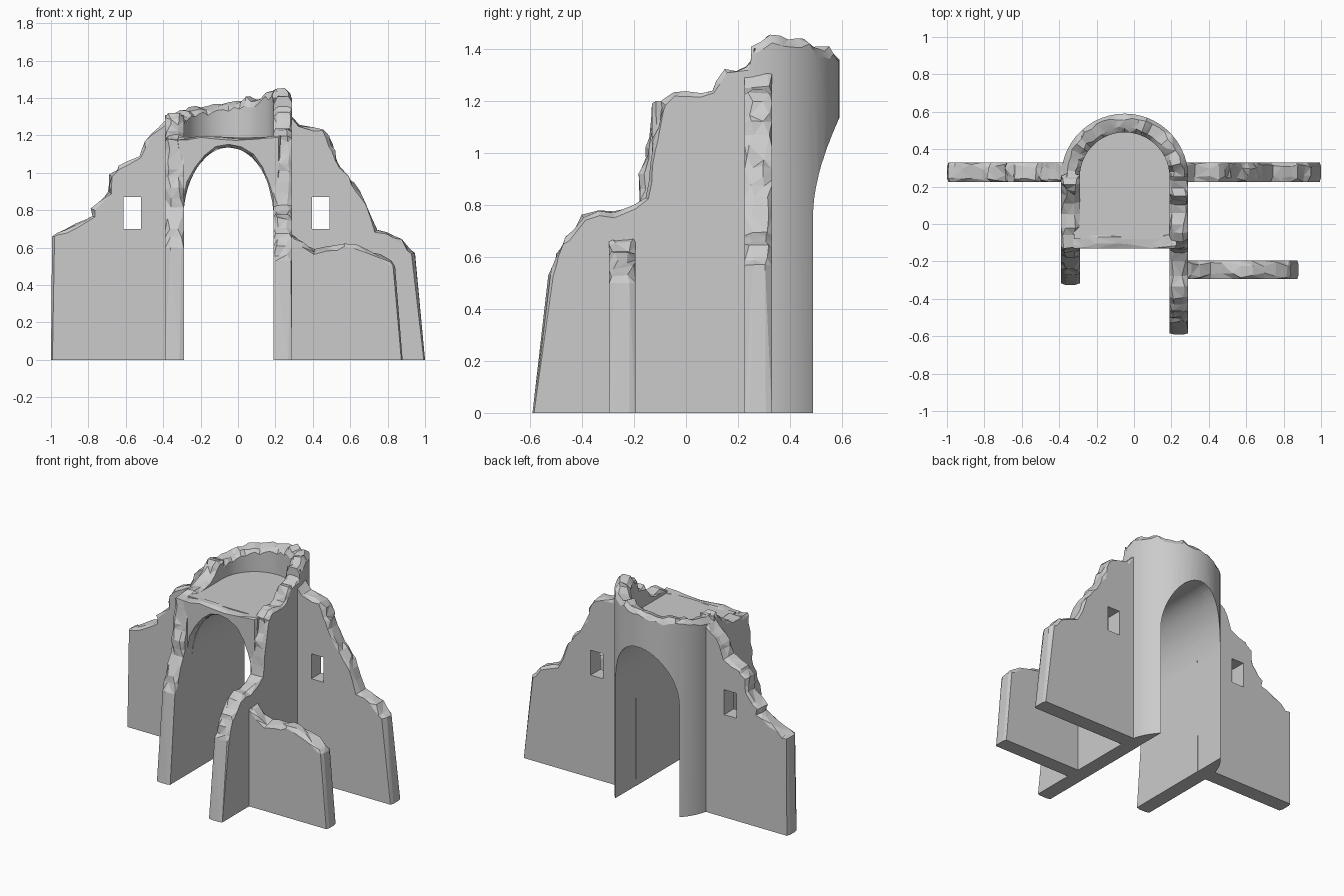
import bpy, bmesh, math, random
from mathutils import Vector

random.seed(4)
old = bpy.data.objects.get("Cube")
if old:
    bpy.data.objects.remove(old, do_unlink=True)

stone = bpy.data.materials.new("grey_stone")
stone.use_nodes = True
GREY = (0.6, 0.6, 0.6, 1)
stone.diffuse_color = GREY
stone.node_tree.nodes["Principled BSDF"].inputs["Base Color"].default_value = GREY

CX, CY = -0.05, 0.25          # centre of the round apse
R_IN, R_OUT = 0.24, 0.34
FLOOR = 1.19


def jit(a):
    return random.uniform(-a, a)


def finish(name, bm):
    bmesh.ops.recalc_face_normals(bm, faces=bm.faces)
    me = bpy.data.meshes.new(name)
    bm.to_mesh(me)
    bm.free()
    me.materials.append(stone)
    ob = bpy.data.objects.new(name, me)
    bpy.context.collection.objects.link(ob)
    return ob


def activate(ob):
    bpy.ops.object.select_all(action='DESELECT')
    ob.select_set(True)
    bpy.context.view_layer.objects.active = ob


def cut(ob, cutter):
    cutter.hide_render = True
    activate(ob)
    mod = ob.modifiers.new("opening", 'BOOLEAN')
    mod.operation = 'DIFFERENCE'
    mod.solver = 'EXACT'
    mod.object = cutter
    bpy.ops.object.modifier_apply(modifier=mod.name)


def prism(name, pts, direction):
    """Extrude a flat outline of 3D points."""
    bm = bmesh.new()
    face = bm.faces.new([bm.verts.new(p) for p in pts])
    ext = bmesh.ops.extrude_face_region(bm, geom=[face])
    verts = [v for v in ext["geom"] if isinstance(v, bmesh.types.BMVert)]
    bmesh.ops.translate(bm, verts=verts, vec=direction)
    return finish(name, bm)


def break_up(pts, step, rough):
    """Split the broken edges of a clockwise outline into uneven chunks."""
    out = []
    for a, b in zip(pts, pts[1:] + pts[:1]):
        a, b = Vector(a), Vector(b)
        out.append(a)
        if min(a.y, b.y) > 0.01:
            n = int((b - a).length / step)
            for i in range(1, n + 1):
                p = a.lerp(b, (i + jit(0.2)) / (n + 1))
                out.append(p + Vector((jit(rough), jit(rough))))
    return out


def ruined_wall(name, pts, axis, t0, t1, chip=0.022, step=0.07, rough=0.008):
    """Wall slab from a clockwise (u, z) outline, with chipped, faceted edges."""
    pts = break_up(pts, step, rough)
    bm = bmesh.new()
    rings = []
    for frac, inset in ((0, 1), (0.22, 0), (0.78, 0), (1, 1)):
        ring = []
        for i, p in enumerate(pts):
            d = (pts[(i + 1) % len(pts)] - pts[i - 1]).normalized()
            rag = p.y > 0.5
            amount = chip * (inset * random.uniform(0.5, 1.3) if rag else inset * 0.5)
            if rag and not inset:
                amount = random.uniform(-0.1, 0.7) * chip
            u = p.x + d.y * amount
            z = p.y - (d.x * amount if p.y > 0.01 else 0)
            t = t0 + (t1 - t0) * (frac + (jit(0.14) if rag and not inset else 0))
            ring.append(bm.verts.new((u, t, z) if axis == 'x' else (t, u, z)))
        rings.append(ring)
    strips = []
    for a, b in zip(rings, rings[1:]):
        for i in range(len(a)):
            j = (i + 1) % len(a)
            strips.append(bm.faces.new((a[i], a[j], b[j], b[i])))
    bmesh.ops.triangulate(bm, faces=strips)
    bm.faces.new(rings[0])
    bm.faces.new(rings[-1])
    return finish(name, bm)


def window(ob, x, z, y):
    w, h = 0.046, 0.085
    pts = [(x - w, y, z - h), (x + w, y, z - h), (x + w, y, z + h), (x - w, y, z + h)]
    cutter = prism("window_cutter", pts, (0, 0.4, 0))
    cut(ob, cutter)
    bpy.data.objects.remove(cutter, do_unlink=True)


# Cross walls with a window on each side
right_cross = ruined_wall("right_cross_wall", [
    (-1, 0), (-1, 0.66), (-0.87, 0.73), (-0.78, 0.77), (-0.79, 0.81), (-0.7, 0.9),
    (-0.69, 0.99), (-0.64, 1.04), (-0.53, 1.09), (-0.5, 1.17), (-0.39, 1.28),
    (-0.35, 1.29), (-0.35, 0)], 'x', 0.225, 0.33)
window(right_cross, -0.565, 0.785, 0.1)
left_cross = ruined_wall("left_cross_wall", [
    (0.25, 0), (0.25, 1.31), (0.29, 1.31), (0.33, 1.26), (0.46, 1.24), (0.51, 1.15),
    (0.53, 1.07), (0.62, 0.95), (0.67, 0.88), (0.75, 0.7), (0.85, 0.67),
    (0.95, 0.57), (1, 0)], 'x', 0.225, 0.33)
window(left_cross, 0.442, 0.785, 0.1)

# Low wall in front
ruined_wall("front_low_wall", [
    (0.25, 0), (0.25, 0.68), (0.31, 0.66), (0.41, 0.59), (0.57, 0.63), (0.7, 0.59),
    (0.82, 0.53), (0.84, 0.5), (0.88, 0)], 'x', -0.295, -0.195)

# Passage side walls
ruined_wall("left_passage_wall", [
    (-0.59, 0), (-0.535, 0.53), (-0.5, 0.61), (-0.47, 0.68), (-0.4, 0.76),
    (-0.2, 0.8), (-0.16, 0.83), (-0.14, 0.95), (-0.12, 1.1), (-0.1, 1.2),
    (-0.05, 1.235), (0.1, 1.24), (0.15, 1.32), (0.23, 1.33), (0.28, 1.4),
    (0.28, 0)], 'y', 0.19, 0.29)
ruined_wall("right_passage_wall", [
    (-0.325, 0), (-0.28, 0.6), (-0.24, 0.7), (-0.19, 0.82), (-0.18, 0.92),
    (-0.15, 1.06), (-0.13, 1.18), (0.05, 1.21), (0.15, 1.26), (0.21, 1.32),
    (0.28, 1.31), (0.28, 0)], 'y', -0.39, -0.29)

# Arch outline, shared by the vault cutter and its broken front lip
SPRING, RISE = 0.75, 0.385


def arch(half, n):
    return [(CX + half * math.cos(math.pi * i / n),
             SPRING + RISE * math.sin(math.pi * i / n)) for i in range(n + 1)]


outline = [(CX - 0.242, -0.1), (CX + 0.242, -0.1)] + arch(0.242, 28)
arch_cutter = prism("arch_cutter", [(x, -0.5, z) for x, z in outline], (0, 1.5, 0))

# Vault with the upper floor on top
plan = [(CX + 0.27, -0.08)]
plan += [(CX + 0.27 * math.cos(math.pi * i / 20), CY + 0.27 * math.sin(math.pi * i / 20))
         for i in range(21)]
plan += [(CX - 0.27, -0.08)]
vault = prism("vault", [(x, y, 0) for x, y in plan], (0, 0, FLOOR))
cut(vault, arch_cutter)

ruined_wall("vault_front_lip",
            [(-0.33, SPRING), (-0.33, 1.18), (-0.2, 1.2), (0.1, 1.19), (0.23, 1.2),
             (0.23, SPRING)] + arch(R_IN, 12),
            'x', -0.13, -0.05, chip=0.016, step=0.12, rough=0.005)

# Round apse wall with a broken top
TOPS = [(0, 1.4), (12, 1.45), (42, 1.43), (50, 1.39), (70, 1.4), (90, 1.37),
        (130, 1.35), (150, 1.32), (180, 1.31)]


def top_at(deg):
    for (a, za), (b, zb) in zip(TOPS, TOPS[1:]):
        if deg <= b:
            return za + (zb - za) * (deg - a) / (b - a)


bm = bmesh.new()
sections = []
STEPS = 26
for i in range(STEPS + 1):
    ang = math.pi * i / STEPS
    top = top_at(180 * i / STEPS) + jit(0.01)
    sec = ((R_OUT, 0), (R_OUT, top - 0.03 + jit(0.012)),
           (R_OUT - 0.025 + jit(0.01), top), (R_IN + 0.025 + jit(0.01), top - 0.01 + jit(0.01)),
           (R_IN, top - 0.04 + jit(0.012)), (R_IN, 0))
    sections.append([bm.verts.new((CX + r * math.cos(ang), CY + r * math.sin(ang), z))
                     for r, z in sec])
chips = []
for a, b in zip(sections, sections[1:]):
    for k in range(6):
        m = (k + 1) % 6
        f = bm.faces.new((a[k], a[m], b[m], b[k]))
        if k in (1, 2, 3):
            chips.append(f)
bm.faces.new(sections[0])
bm.faces.new(sections[-1])
bmesh.ops.triangulate(bm, faces=chips)
apse = finish("apse_wall", bm)
cut(apse, arch_cutter)
bpy.data.objects.remove(arch_cutter, do_unlink=True)

# Smooth curved masonry, keeping the broken edges crisp
for ob in (apse, vault):
    activate(ob)
    bpy.ops.object.shade_smooth_by_angle(angle=math.radians(18))
